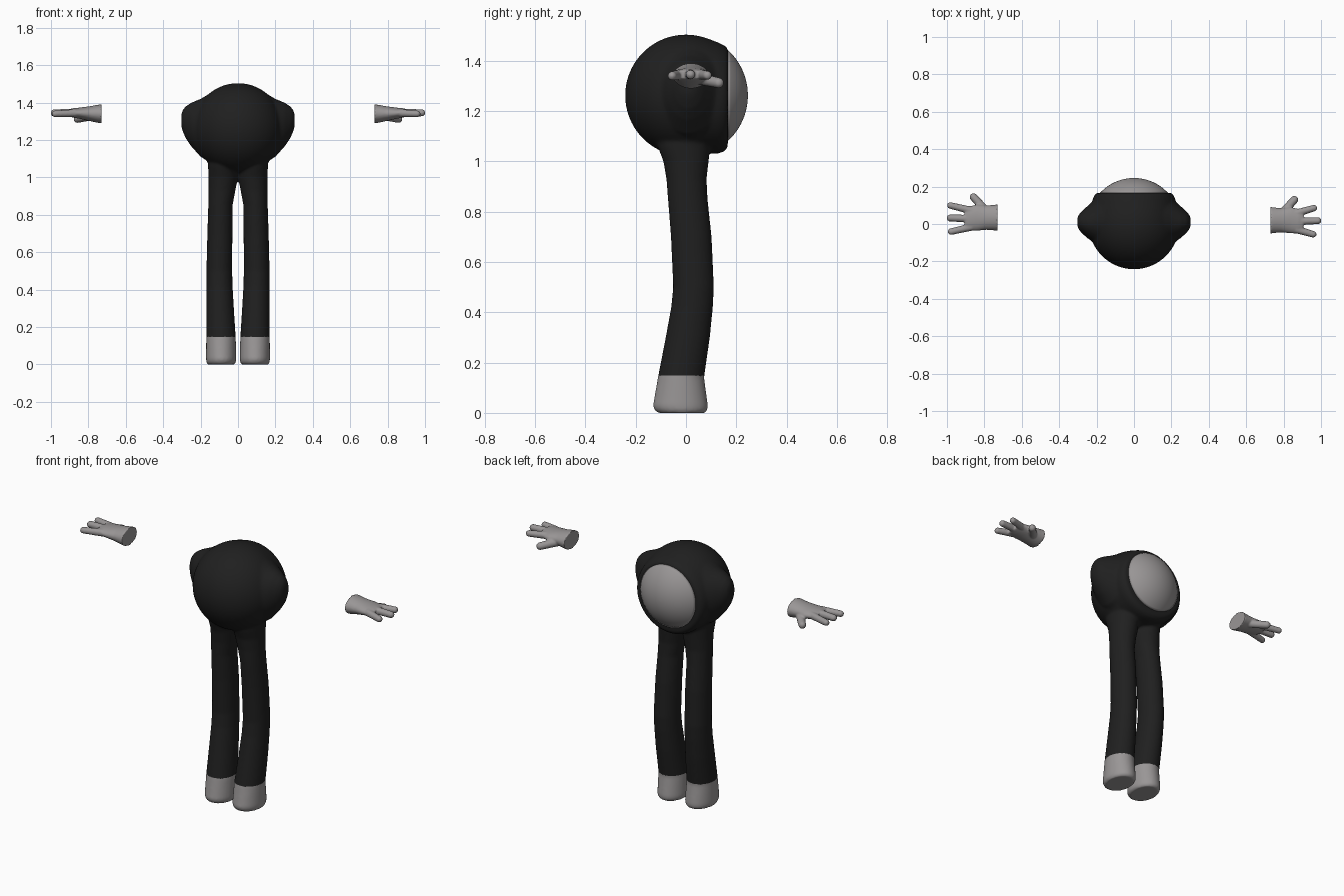
import bpy, bmesh
from math import sin, cos, tau
from mathutils import Matrix, Vector

cube = bpy.data.objects.get("Cube")
if cube:
    bpy.data.objects.remove(cube)


def material(name, colour):
    m = bpy.data.materials.new(name)
    m.use_nodes = True
    m.diffuse_color = colour
    m.node_tree.nodes["Principled BSDF"].inputs["Base Color"].default_value = colour
    return m


black = material("soft black", (0.014, 0.014, 0.014, 1))
grey = material("warm grey", (0.32, 0.305, 0.305, 1))


def loft(bm, axis, rings, sides=32):
    """Closed tube of ellipses; ring = position, two centres, two radii."""
    loops = []
    for p, c1, c2, r1, r2 in rings:
        loop = []
        for i in range(sides):
            a = tau * i / sides
            co = [c1 + r1 * cos(a), c2 + r2 * sin(a)]
            co.insert(axis, p)
            loop.append(bm.verts.new(co))
        loops.append(loop)
    faces = [bm.faces.new(loops[0]), bm.faces.new(loops[-1])]
    for a, b in zip(loops, loops[1:]):
        for i in range(sides):
            j = (i + 1) % sides
            faces.append(bm.faces.new((a[i], a[j], b[j], b[i])))
    bmesh.ops.recalc_face_normals(bm, faces=faces)


def ball(bm, centre, radius, segments=16):
    bmesh.ops.create_uvsphere(bm, u_segments=segments, v_segments=segments // 2,
                              radius=radius, matrix=Matrix.Translation(centre))


def finish(bm, name, materials, voxel=0, smooth=0):
    """Turn the bmesh into an object, fusing its pieces into one skin."""
    me = bpy.data.meshes.new(name)
    bm.to_mesh(me)
    bm.free()
    ob = bpy.data.objects.new(name, me)
    bpy.context.collection.objects.link(ob)
    if voxel:
        bpy.context.view_layer.objects.active = ob
        fuse = ob.modifiers.new("fuse", 'REMESH')
        fuse.mode = 'VOXEL'
        fuse.voxel_size = voxel
        soften = ob.modifiers.new("soften", 'SMOOTH')
        soften.iterations = smooth
        for mod in ("fuse", "soften"):
            bpy.ops.object.modifier_apply(modifier=mod)
    ob.data.materials.clear()
    for m in materials:
        ob.data.materials.append(m)
    for poly in ob.data.polygons:
        poly.use_smooth = True
    return ob


# Body: round head with a flared rim, side bulges and two bent legs
bm = bmesh.new()
ball(bm, (0, 0, 1.262), 0.242, 64)
loft(bm, 1, [(0, 0, 1.262, 0.236, 0.236), (0.08, 0, 1.26, 0.231, 0.231),
             (0.13, 0, 1.252, 0.222, 0.22), (0.15, 0, 1.25, 0.214, 0.212),
             (0.166, 0, 1.253, 0.2, 0.198)], 64)
for s in (1, -1):
    loft(bm, 0, [(s * 0.08, 0, 1.27, 0.2, 0.205), (s * 0.15, 0.01, 1.265, 0.165, 0.185),
                 (s * 0.2, 0.015, 1.265, 0.125, 0.155), (s * 0.25, 0.01, 1.283, 0.085, 0.117),
                 (s * 0.28, 0.01, 1.295, 0.058, 0.085), (s * 0.295, 0.01, 1.303, 0.04, 0.058),
                 (s * 0.303, 0.01, 1.305, 0.022, 0.034)])
    legs = [(1.12, 0.075, -0.005, 0.088, 0.12), (1.06, 0.078, -0.008, 0.082, 0.105),
            (1.0, 0.079, 0, 0.079, 0.09), (0.93, 0.086, 0.002, 0.072, 0.08),
            (0.85, 0.094, 0.007, 0.065, 0.079), (0.7, 0.097, 0.021, 0.067, 0.081),
            (0.5, 0.1, 0.03, 0.069, 0.081), (0.42, 0.099, 0.024, 0.07, 0.083),
            (0.3, 0.096, 0.007, 0.074, 0.088), (0.14, 0.091, -0.02, 0.079, 0.092),
            (0.03, 0.09, -0.022, 0.081, 0.109), (0.012, 0.09, -0.02, 0.079, 0.106),
            (0, 0.09, -0.018, 0.072, 0.094)]
    loft(bm, 2, [(z, s * cx, cy, rx, ry) for z, cx, cy, rx, ry in legs])
body = finish(bm, "body_and_legs", (black, grey), 0.008, 4)

# Grey feet
for poly in body.data.polygons:
    poly.material_index = int(poly.center.z < 0.145)

# Round pale face plate set in the rim
bm = bmesh.new()
rings = []
for i in range(13):
    a = 0.005 + 0.83 * i / 12
    rings.append((0.246 * cos(a), 0, 1.262, 0.246 * sin(a), 0.246 * sin(a)))
loft(bm, 1, rings, 64)
face = finish(bm, "face_plate", (grey,))


# Floating hands: flared wrist, flat palm, three fingers and a drooping thumb
def hand(name, s, dy, reach):
    bm = bmesh.new()
    loft(bm, 0, [(s * x, dy + cy, cz, ry, rz) for x, cy, cz, ry, rz in (
        (0.73, 0.02, 1.34, 0.071, 0.051), (0.75, 0.02, 1.34, 0.068, 0.048),
        (0.79, 0.02, 1.341, 0.065, 0.04), (0.84, 0.02, 1.343, 0.07, 0.031),
        (0.88, 0.015, 1.345, 0.066, 0.025), (0.905, 0.012, 1.345, 0.055, 0.019))])
    fingers = [((0.87, 0.058, 1.345), (0.962 + reach, 0.085, 1.342), 0.021),
               ((0.87, 0.014, 1.347), (0.983, 0.018, 1.345), 0.022),
               ((0.87, -0.03, 1.344), (0.958 + reach, -0.055, 1.34), 0.021),
               ((0.79, 0.055, 1.328), (0.858, 0.13, 1.312), 0.024)]
    for base, tip, r in fingers:
        base, tip = Vector(base), Vector(tip)
        for i in range(13):
            p = base.lerp(tip, i / 12)
            ball(bm, (s * p.x, p.y + dy, p.z), r - 0.003 * i / 12)
    finish(bm, name, (grey,), 0.005, 3)


hand("left_hand", 1, 0, 0)
hand("right_hand", -1, 0.014, 0.02)
for ob in bpy.context.selected_objects:
    ob.select_set(False)
